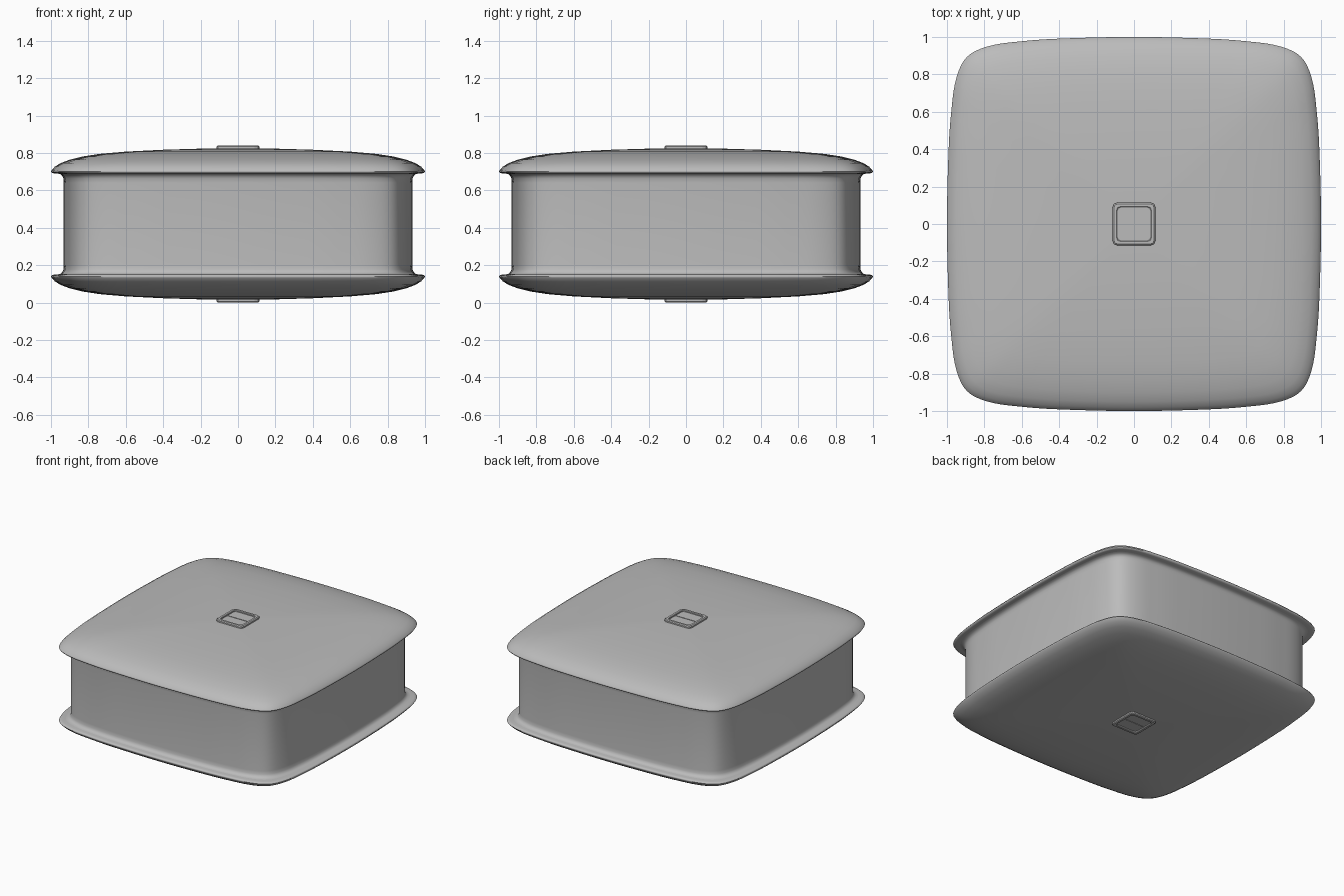
import bpy, bmesh, math
from mathutils import Vector
from mathutils.geometry import interpolate_bezier

cube = bpy.data.objects.get("Cube")
if cube:
    bpy.data.objects.remove(cube, do_unlink=True)

MID = 0.42  # height of the mirror plane

grey = bpy.data.materials.new("light_grey")
grey.use_nodes = True
colour = (0.5, 0.5, 0.5, 1)
grey.diffuse_color = colour
grey.node_tree.nodes["Principled BSDF"].inputs["Base Color"].default_value = colour


def smooth_path(points, steps):
    """Closed smooth curve through the points."""
    n, path = len(points), []
    for i in range(n):
        a, b, c, d = (points[(i + k) % n] for k in (-1, 0, 1, 2))
        reach = (c - b).length / 3
        h1 = b + (c - a).normalized() * reach
        h2 = c - (d - b).normalized() * reach
        path += interpolate_bezier(b, h1, h2, c, steps + 1)[:-1]
    return path


def four_sides(side):
    """Repeat one side of an outline around the z axis."""
    return [Vector((x * c - y * s, x * s + y * c, 0))
            for c, s in ((1, 0), (0, 1), (-1, 0), (0, -1)) for x, y in side]


def loft(name, outline, profile, flip=False, close=False, angle=35):
    """Skin copies of the outline, scaled and raised along a (scale, z) profile."""
    bm = bmesh.new()
    rings = []
    for s, z in profile:
        z = 2 * MID - z if flip else z
        if s == 0:
            rings.append([bm.verts.new((0, 0, z))] * len(outline))
        else:
            rings.append([bm.verts.new((p.x * s, p.y * s, z)) for p in outline])
    if close:
        rings.append(rings[0])
    n = len(outline)
    for low, high in zip(rings, rings[1:]):
        for i in range(n):
            j = (i + 1) % n
            quad = dict.fromkeys((low[i], low[j], high[j], high[i]))
            bm.faces.new(list(quad))
    bmesh.ops.recalc_face_normals(bm, faces=bm.faces)
    mesh = bpy.data.meshes.new(name)
    bm.to_mesh(mesh)
    bm.free()
    obj = bpy.data.objects.new(name, mesh)
    bpy.context.collection.objects.link(obj)
    mesh.materials.append(grey)
    bpy.ops.object.select_all(action="DESELECT")
    obj.select_set(True)
    bpy.context.view_layer.objects.active = obj
    bpy.ops.object.shade_smooth_by_angle(angle=math.radians(angle))
    return obj


# Bowed square outline with soft corners
half = [(1, 0), (0.991, 0.4), (0.977, 0.6), (0.95, 0.78)]
side = [(x, -y) for x, y in half[:0:-1]] + half + [(0.893, 0.893)]
outline = smooth_path(four_sides(side), 6)

# Wall, flaring into a fillet at both ends
flare = [(0.932, MID), (0.932, 0.64), (0.934, 0.664), (0.94, 0.678),
         (0.95, 0.686), (0.962, 0.689)]
wall = [(s, 2 * MID - z) for s, z in flare[:0:-1]] + flare
loft("wall", outline, wall)

# Domed panel with a thin overhanging lip
dome = [(0.93, 0.689), (0.985, 0.691), (0.997, 0.695), (1, 0.701), (0.996, 0.708),
        (0.98, 0.726), (0.95, 0.745), (0.9, 0.764), (0.83, 0.781), (0.74, 0.795),
        (0.6, 0.807), (0.4, 0.817), (0.2, 0.823), (0, 0.825)]

# Square badge frame with clipped corners
frame_side = [(1, -0.78), (1, 0.78), (0.94, 0.94)]
frame_outline = four_sides(frame_side)
frame = [(0.114, 0.815), (0.114, 0.834), (0.108, 0.84), (0.093, 0.84),
         (0.09, 0.837), (0.09, 0.815)]

for place, flip in (("top", False), ("bottom", True)):
    loft(place + "_panel", outline, dome, flip, angle=60)
    loft(place + "_badge_frame", frame_outline, frame, flip, close=True, angle=20)
    # Floor of the badge and the fine ridge across it
    loft(place + "_badge_floor", frame_outline, [(0.092, 0.82), (0.092, 0.829), (0, 0.829)],
         flip, angle=20)
    bpy.ops.mesh.primitive_cube_add(size=1, location=(0, 0, 2 * MID - 0.829 if flip else 0.829))
    ridge = bpy.context.object
    ridge.name = place + "_badge_ridge"
    ridge.scale = (0.18, 0.005, 0.006)
    ridge.data.materials.append(grey)
